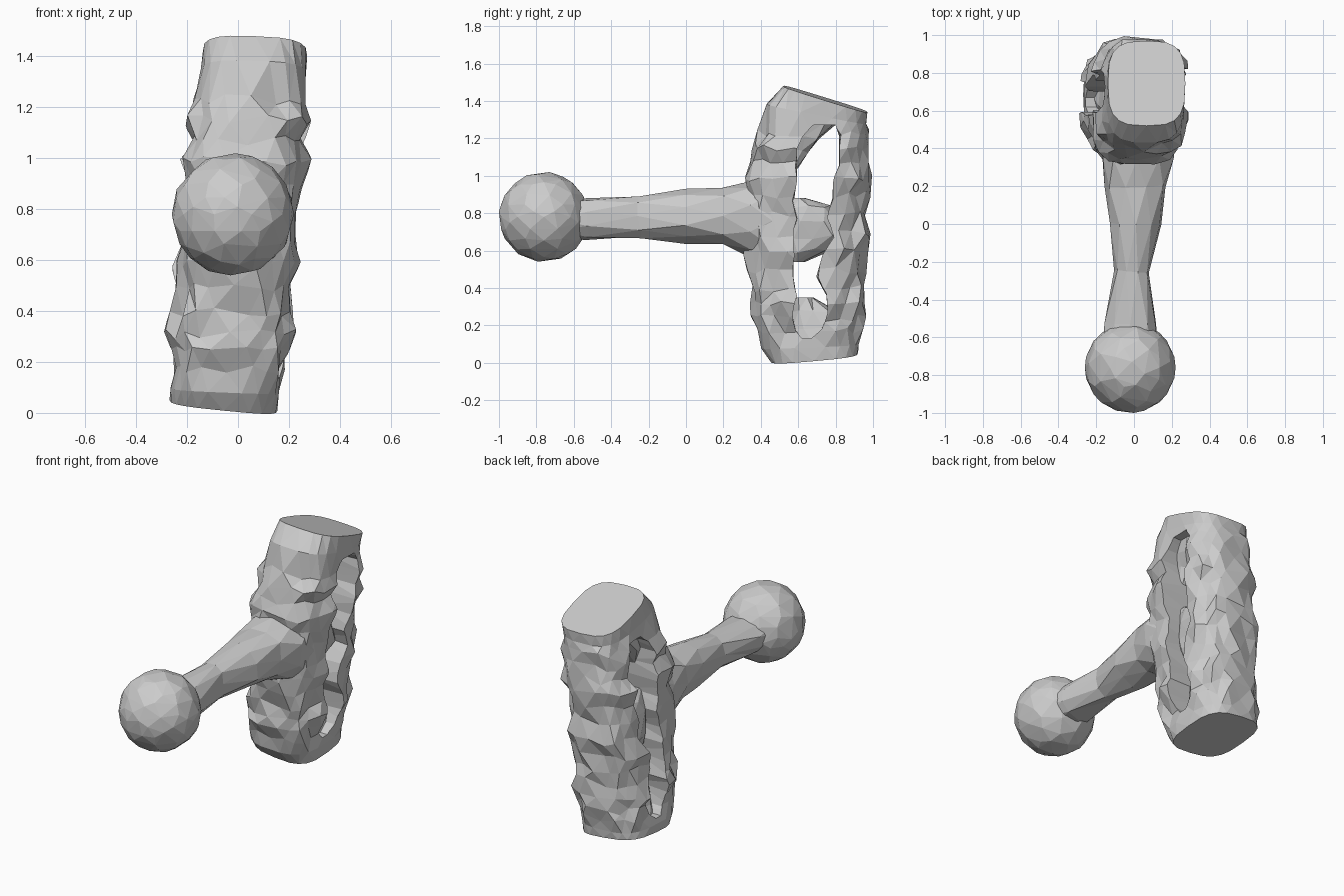
import bpy, bmesh, math, random
from mathutils import Vector

random.seed(11)


def loft(name, rings, sides, along="z", power=2.0, rough=0.0, tilts=None, smooth_ends=1):
    """Closed tube through rings (cx, cy, cz, half_width, half_depth), optionally roughened."""
    bm = bmesh.new()
    loops = []
    for i, (cx, cy, cz, a, b) in enumerate(rings):
        tx, ty = tilts.get(i, (0, 0)) if tilts else (0, 0)
        loop = []
        for k in range(sides):
            t = 2 * math.pi * (k + 0.5 * (i % 2 if rough else 1)) / sides
            c, s = math.cos(t), math.sin(t)
            u = a * math.copysign(abs(c) ** (2 / power), c)
            v = b * math.copysign(abs(s) ** (2 / power), s)
            inner = smooth_ends <= i < len(rings) - smooth_ends
            g, w = (random.uniform(-rough, rough) if inner else 0 for _ in range(2))
            u, v = u + g * c, v + g * s
            if along == "z":
                p = Vector((cx + u, cy + v, cz + tx * u + ty * v + w))
            else:
                p = Vector((cx + u, cy + w, cz + v))
            loop.append(bm.verts.new(p))
        loops.append(loop)
    for l0, l1 in zip(loops, loops[1:]):
        for k in range(sides):
            n = (k + 1) % sides
            bm.faces.new((l0[k], l0[n], l1[n], l1[k]))
    if rough:
        bmesh.ops.triangulate(bm, faces=bm.faces[:])
    bm.faces.new(loops[0])
    bm.faces.new(loops[-1])
    bmesh.ops.recalc_face_normals(bm, faces=bm.faces[:])
    mesh = bpy.data.meshes.new(name)
    bm.to_mesh(mesh)
    bm.free()
    ob = bpy.data.objects.new(name, mesh)
    bpy.context.collection.objects.link(ob)
    return ob


def leaning(profile):
    """Rings of the sideways-leaning head from (z, front_y, back_y, half_width)."""
    return [(-0.06 + 0.09 * z, (f + b) / 2, z, w, (b - f) / 2) for z, f, b, w in profile]


# Ball pommel, thinned to larger facets
bpy.ops.mesh.primitive_ico_sphere_add(subdivisions=3, radius=0.24, location=(-0.02, -0.76, 0.78))
ball = bpy.context.object
ball.name = "ball_pommel"
thin = ball.modifiers.new("larger_facets", "DECIMATE")
thin.ratio = 0.6

# Waisted handle flaring into the head
loft("handle", [
    (-0.02, -0.70, 0.77, 0.15, 0.10),
    (-0.02, -0.53, 0.77, 0.14, 0.11),
    (-0.01, -0.25, 0.785, 0.095, 0.115),
    (0.01, 0.00, 0.785, 0.135, 0.14),
    (0.01, 0.20, 0.785, 0.165, 0.165),
    (0.015, 0.34, 0.77, 0.195, 0.205),
    (0.015, 0.46, 0.76, 0.20, 0.23),
], 10, along="y", power=2.2, rough=0.01)

# Knobbly head with sloping striking faces
head = loft("head", leaning([
    (0.03, 0.45, 0.92, 0.212), (0.09, 0.40, 0.925, 0.214), (0.17, 0.375, 0.94, 0.216),
    (0.24, 0.355, 0.945, 0.225), (0.31, 0.36, 0.945, 0.255), (0.40, 0.345, 0.945, 0.225),
    (0.49, 0.34, 0.955, 0.215), (0.59, 0.325, 0.96, 0.24), (0.69, 0.315, 0.985, 0.215),
    (0.80, 0.33, 0.97, 0.225), (0.90, 0.32, 0.965, 0.225), (0.99, 0.325, 0.98, 0.255),
    (1.07, 0.355, 0.965, 0.225), (1.15, 0.37, 0.97, 0.24), (1.23, 0.40, 0.965, 0.22),
    (1.33, 0.43, 0.965, 0.207), (1.41, 0.52, 0.97, 0.205)]),
    20, power=3.2, rough=0.022, smooth_ends=2,
    tilts={0: (-0.10, 0.09), 1: (-0.04, 0.04), 15: (-0.03, -0.2), 16: (-0.04, -0.31)})

# Hidden cutter: through slot with uneven walls, narrowing to both ends
cutter = loft("slot_cutter", [(0, (f + b) / 2, z, 0.5, (b - f) / 2) for z, f, b in [
    (0.13, 0.62, 0.67), (0.18, 0.59, 0.73), (0.27, 0.57, 0.77), (0.36, 0.59, 0.74),
    (0.46, 0.57, 0.71), (0.57, 0.59, 0.73), (0.67, 0.57, 0.79), (0.77, 0.60, 0.76),
    (0.87, 0.57, 0.79), (0.97, 0.60, 0.80), (1.06, 0.58, 0.83), (1.15, 0.60, 0.82),
    (1.22, 0.62, 0.83), (1.27, 0.68, 0.80)]], 12, power=9, rough=0.014)
cutter.hide_render = True
cutter.hide_set(True)
cut = head.modifiers.new("slot", "BOOLEAN")
cut.operation = "DIFFERENCE"
cut.object = cutter
cut.solver = "EXACT"

# Recessed web inside the slot: floor, bridge and top lip
for name, profile in {
    "slot_floor": [(0.10, 0.56, 0.80, 0.17), (0.18, 0.56, 0.80, 0.15),
                   (0.27, 0.56, 0.80, 0.14), (0.35, 0.57, 0.68, 0.10)],
    "slot_bridge": [(0.54, 0.54, 0.64, 0.10), (0.60, 0.53, 0.76, 0.14),
                    (0.67, 0.53, 0.82, 0.15), (0.76, 0.53, 0.82, 0.15),
                    (0.83, 0.53, 0.78, 0.13), (0.88, 0.53, 0.64, 0.10)],
    "slot_top_lip": [(1.04, 0.54, 0.60, 0.10), (1.13, 0.54, 0.66, 0.13),
                     (1.21, 0.55, 0.72, 0.15), (1.29, 0.57, 0.82, 0.16)],
}.items():
    loft(name, leaning(profile), 10, power=2.8, rough=0.014)
